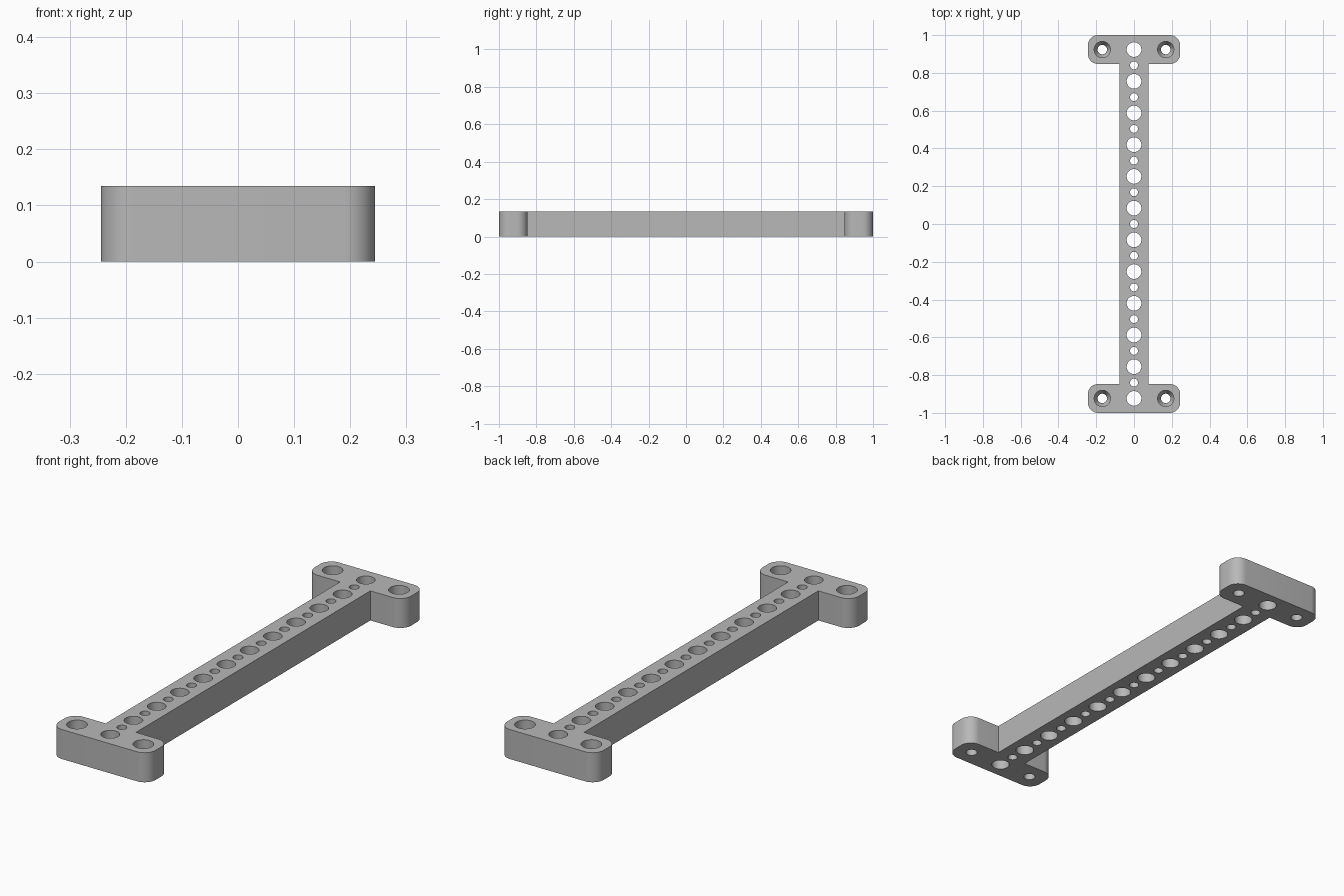
import bpy, bmesh
from math import cos, sin, pi

cube = bpy.data.objects.get("Cube")
if cube:
    bpy.data.objects.remove(cube, do_unlink=True)

PITCH = 0.1679          # spacing of the large holes
HEIGHT = 0.135
HALF_W = 0.0766         # half width of bar and end flanges
FLANGE_X = 0.2445       # half length of a flange
FLANGE_Y = 1 - HALF_W   # centre line of a flange
CORNER = 0.055

grey = bpy.data.materials.new("plain grey")
grey.use_nodes = True
grey.diffuse_color = (0.48, 0.48, 0.48, 1)
grey.node_tree.nodes["Principled BSDF"].inputs["Base Color"].default_value = grey.diffuse_color


def make_object(name, bm):
    bmesh.ops.recalc_face_normals(bm, faces=bm.faces)
    mesh = bpy.data.meshes.new(name)
    bm.to_mesh(mesh)
    bm.free()
    mesh.materials.append(grey)
    ob = bpy.data.objects.new(name, mesh)
    bpy.context.collection.objects.link(ob)
    return ob


def arc(cx, cy, start, steps=10):
    """Quarter circle of a rounded flange corner, anticlockwise."""
    return [(cx + CORNER * cos(start + pi / 2 * i / steps),
             cy + CORNER * sin(start + pi / 2 * i / steps)) for i in range(steps + 1)]


def lathe(bm, x, y, profile, sides=40):
    """Closed round cutter from (radius, z) pairs, bottom to top."""
    rings = [[bm.verts.new((x + r * cos(2 * pi * i / sides), y + r * sin(2 * pi * i / sides), z))
              for i in range(sides)] for r, z in profile]
    for low, high in zip(rings, rings[1:]):
        for i in range(sides):
            j = (i + 1) % sides
            bm.faces.new((low[i], low[j], high[j], high[i]))
    bm.faces.new(rings[0][::-1])
    bm.faces.new(rings[-1])


# I-shaped outline: right half of the back flange, then rotated and mirrored
inner = FLANGE_Y - HALF_W
cx = FLANGE_X - CORNER
quarter = [(HALF_W, inner)] + arc(cx, inner + CORNER, -pi / 2) + arc(cx, 1 - CORNER, 0)
back = quarter + [(-x, y) for x, y in reversed(quarter)]
outline = back + [(-x, -y) for x, y in back]

bm = bmesh.new()
base = bm.faces.new([bm.verts.new((x, y, 0)) for x, y in outline])
top = bmesh.ops.extrude_face_region(bm, geom=[base])["geom"]
bmesh.ops.translate(bm, vec=(0, 0, HEIGHT),
                    verts=[v for v in top if isinstance(v, bmesh.types.BMVert)])
body = make_object("mounting_bar", bm)

# Hole cutters: alternating large and small holes, recessed screw holes in the flanges
bm = bmesh.new()
lo, hi = -0.05, HEIGHT + 0.05
for i in range(23):
    radius = 0.021 if i % 2 else 0.039
    lathe(bm, 0, (i - 11) * PITCH / 2, [(radius, lo), (radius, hi)])
for sx in (-1, 1):
    for sy in (-1, 1):
        lathe(bm, sx * PITCH, sy * FLANGE_Y,
              [(0.025, lo), (0.025, 0.04), (0.043, 0.075), (0.043, hi)])
cutter = make_object("hole_cutter", bm)
cutter.hide_render = True

# Cut the holes and bake the result into the bar
mod = body.modifiers.new("holes", "BOOLEAN")
mod.object = cutter
mod.operation = "DIFFERENCE"
mod.solver = "EXACT"
bpy.context.view_layer.objects.active = body
body.select_set(True)
bpy.ops.object.modifier_apply(modifier=mod.name)
bpy.data.objects.remove(cutter, do_unlink=True)
bpy.ops.object.shade_smooth_by_angle(angle=pi / 7)
